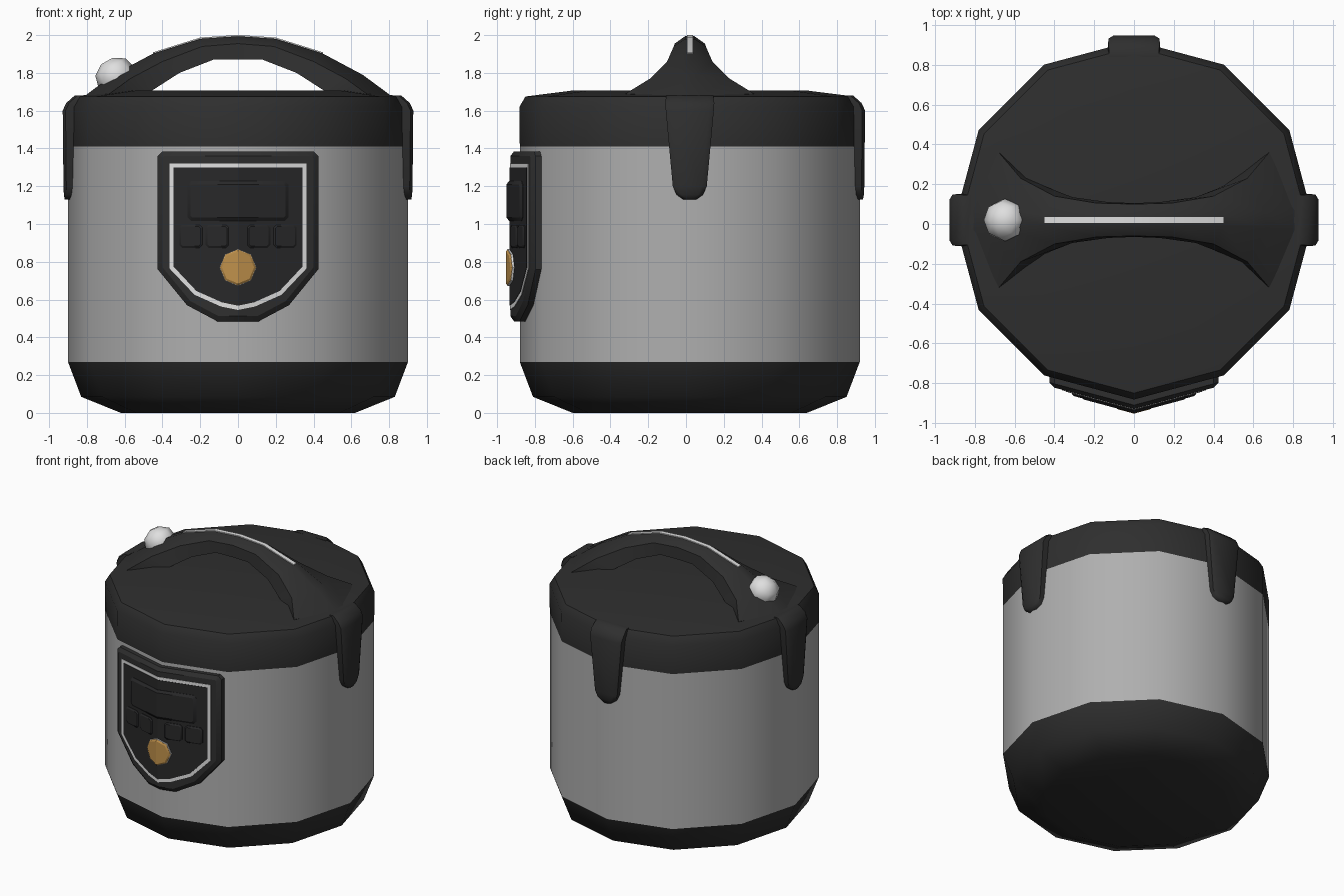
import bpy, bmesh, math
from mathutils import Matrix, Vector

if "Cube" in bpy.data.objects:
    bpy.data.objects.remove(bpy.data.objects["Cube"])

CY = 0.02  # depth of the pot axis


def material(name, r, g, b):
    m = bpy.data.materials.new(name)
    m.diffuse_color = (r, g, b, 1)
    m.use_nodes = True
    m.node_tree.nodes["Principled BSDF"].inputs["Base Color"].default_value = m.diffuse_color
    return m


BLACK = material("black plastic", 0.028, 0.028, 0.028)
PANEL = material("panel black", 0.021, 0.021, 0.022)
STEEL = material("brushed steel", 0.43, 0.43, 0.43)
SILVER = material("light silver", 0.74, 0.74, 0.74)
GOLD = material("gold", 0.52, 0.28, 0.07)


def finish(name, bm, mat, angle=50):
    bmesh.ops.recalc_face_normals(bm, faces=bm.faces[:])
    me = bpy.data.meshes.new(name)
    bm.to_mesh(me)
    bm.free()
    ob = bpy.data.objects.new(name, me)
    bpy.context.collection.objects.link(ob)
    me.materials.append(mat)
    bpy.ops.object.select_all(action='DESELECT')
    ob.select_set(True)
    bpy.context.view_layer.objects.active = ob
    bpy.ops.object.shade_smooth_by_angle(angle=math.radians(angle))
    return ob


def loft(name, rings, mat, matrix=Matrix(), angle=50):
    """Skin equal rings of points and cap both ends."""
    bm = bmesh.new()
    vs = [[bm.verts.new(matrix @ Vector(p)) for p in ring] for ring in rings]
    n = len(rings[0])
    for a, b in zip(vs, vs[1:]):
        for i in range(n):
            j = (i + 1) % n
            bm.faces.new((a[i], a[j], b[j], b[i]))
    bm.faces.new(vs[0])
    bm.faces.new(vs[-1])
    return finish(name, bm, mat, angle)


def turned(name, profile, mat, sides=12, matrix=Matrix.Translation((0, CY, 0)), angle=50):
    """Revolve (radius, height) pairs."""
    t = [2 * math.pi * i / sides for i in range(sides)]
    rings = [[(r * math.cos(a), r * math.sin(a), z) for a in t] for r, z in profile]
    return loft(name, rings, mat, matrix, angle)


def plate(name, pts, back, front, bevel, mat):
    """Prism from an (x, z) outline, folded around the front corner of the pot."""
    bm = bmesh.new()
    base = bm.faces.new([bm.verts.new((x, -back, z)) for x, z in pts])
    ext = bmesh.ops.extrude_face_region(bm, geom=[base], use_keep_orig=True)
    top = [g for g in ext["geom"] if isinstance(g, bmesh.types.BMFace)][0]
    for v in top.verts:
        v.co.y = -front + bevel * 0.7
    if bevel:
        bmesh.ops.inset_region(bm, faces=[top], thickness=bevel)
        for v in top.verts:
            v.co.y = -front
    bmesh.ops.bisect_plane(bm, geom=bm.verts[:] + bm.edges[:] + bm.faces[:],
                           plane_co=(0, 0, 0), plane_no=(1, 0, 0))
    for v in bm.verts:
        v.co.y += -0.88 + 0.268 * abs(v.co.x)
    return finish(name, bm, mat, 25)


def both(half):
    """Mirror a right-hand outline to the left."""
    return half + [(-x, z) for x, z in reversed(half) if x > 0]


def rounded_box(cx, cz, w, h, c):
    return [(cx + sx * (w - dx), cz + sz * (h - dz)) for sx, sz, dx, dz in (
        (1, 1, c, 0), (1, 1, 0, c), (1, -1, 0, c), (1, -1, c, 0),
        (-1, -1, c, 0), (-1, -1, 0, c), (-1, 1, 0, c), (-1, 1, c, 0))]


# Pot: base, steel wall, lid
turned("base", [(0.62, 0), (0.83, 0.085), (0.90, 0.27)], BLACK)
turned("steel_body", [(0.90, 0.27), (0.90, 1.41)], STEEL)
turned("lid", [(0.90, 1.41), (0.902, 1.62), (0.87, 1.675), (0.61, 1.708)], BLACK)

# Arched carry handle: top, shoulder and underside as (x, z, half width) per station
stations = [
    ((0.00, 1.994, 0.025), (0.00, 1.955, 0.08), (0.00, 1.87, 0.085)),
    ((0.20, 1.980, 0.025), (0.19, 1.94, 0.085), (0.13, 1.87, 0.09)),
    ((0.45, 1.902, 0.03), (0.40, 1.86, 0.12), (0.31, 1.80, 0.115)),
    ((0.66, 1.79, 0.04), (0.57, 1.77, 0.21), (0.45, 1.71, 0.17)),
    ((0.82, 1.672, 0.05), (0.68, 1.69, 0.34), (0.52, 1.66, 0.21)),
    ((0.80, 1.63, 0.05), (0.67, 1.65, 0.34), (0.54, 1.64, 0.21)),
]


def section(st, s):
    return ([(s * x, CY - w, z) for x, z, w in st] +
            [(s * x, CY + w, z) for x, z, w in reversed(st)])


loft("handle", [section(s, -1) for s in reversed(stations[1:])] +
     [section(s, 1) for s in stations], BLACK)

# Silver strip along the handle
arc = [(-0.45, 1.902), (-0.20, 1.98), (0, 1.994), (0.20, 1.98), (0.45, 1.902)]
loft("handle_strip", [[(x, CY - 0.016, z - 0.01), (x, CY - 0.016, z + 0.007),
                       (x, CY + 0.016, z + 0.007), (x, CY + 0.016, z - 0.01)]
                      for x, z in arc], SILVER, angle=30)

# Steam valve, tilted to the handle slope
tilt = Matrix.Translation((-0.648, CY, 1.783)) @ Matrix.Rotation(math.radians(-30), 4, 'Y')
turned("steam_valve", [(0.095, -0.05), (0.107, 0.0), (0.092, 0.055), (0.035, 0.092)],
       SILVER, 8, tilt)

# Three side clips: (height, half width, outer radius)
clip = [(1.13, 0.035, 0.917), (1.155, 0.07, 0.922), (1.20, 0.09, 0.924),
        (1.60, 0.127, 0.928), (1.64, 0.13, 0.91), (1.68, 0.125, 0.865)]
rings = []
for z, w, r in clip:
    half = [(0.82, w, z), (r - 0.015, w, z), (r, w - 0.025, z)]
    rings.append(half + [(x, -y, h) for x, y, h in reversed(half)])
for name, deg in (("right_clip", 0), ("back_clip", 90), ("left_clip", 180)):
    loft(name, rings, BLACK,
         Matrix.Translation((0, CY, 0)) @ Matrix.Rotation(math.radians(deg), 4, 'Z'))

# Shield-shaped control panel with silver outline
plate("panel_frame", both([(0.40, 1.385), (0.425, 1.36), (0.425, 0.76), (0.27, 0.57), (0.11, 0.485)]),
      -0.02, 0.05, 0.028, BLACK)
plate("panel_outline", both([(0.363, 1.32), (0.363, 0.765), (0.23, 0.625), (0.09, 0.563), (0, 0.545)]),
      0.04, 0.053, 0, SILVER)
plate("panel_face", both([(0.342, 1.298), (0.342, 0.775), (0.22, 0.645), (0.085, 0.585), (0, 0.568)]),
      0.04, 0.055, 0, PANEL)

# Screen, four buttons and start knob
plate("screen", rounded_box(0, 1.122, 0.268, 0.105, 0.02), 0.04, 0.07, 0.018, PANEL)
for i, x in enumerate((-0.25, -0.11, 0.11, 0.25)):
    plate("button_%d" % (i + 1), rounded_box(x, 0.935, 0.061, 0.061, 0.015), 0.04, 0.066, 0.01, PANEL)


def octagon(r):
    return [(r * math.cos(a * math.pi / 4), 0.77 + r * math.sin(a * math.pi / 4)) for a in range(8)]


plate("knob_ring", octagon(0.098), 0.04, 0.065, 0, SILVER)
plate("knob", octagon(0.095), 0.04, 0.073, 0.01, GOLD)
